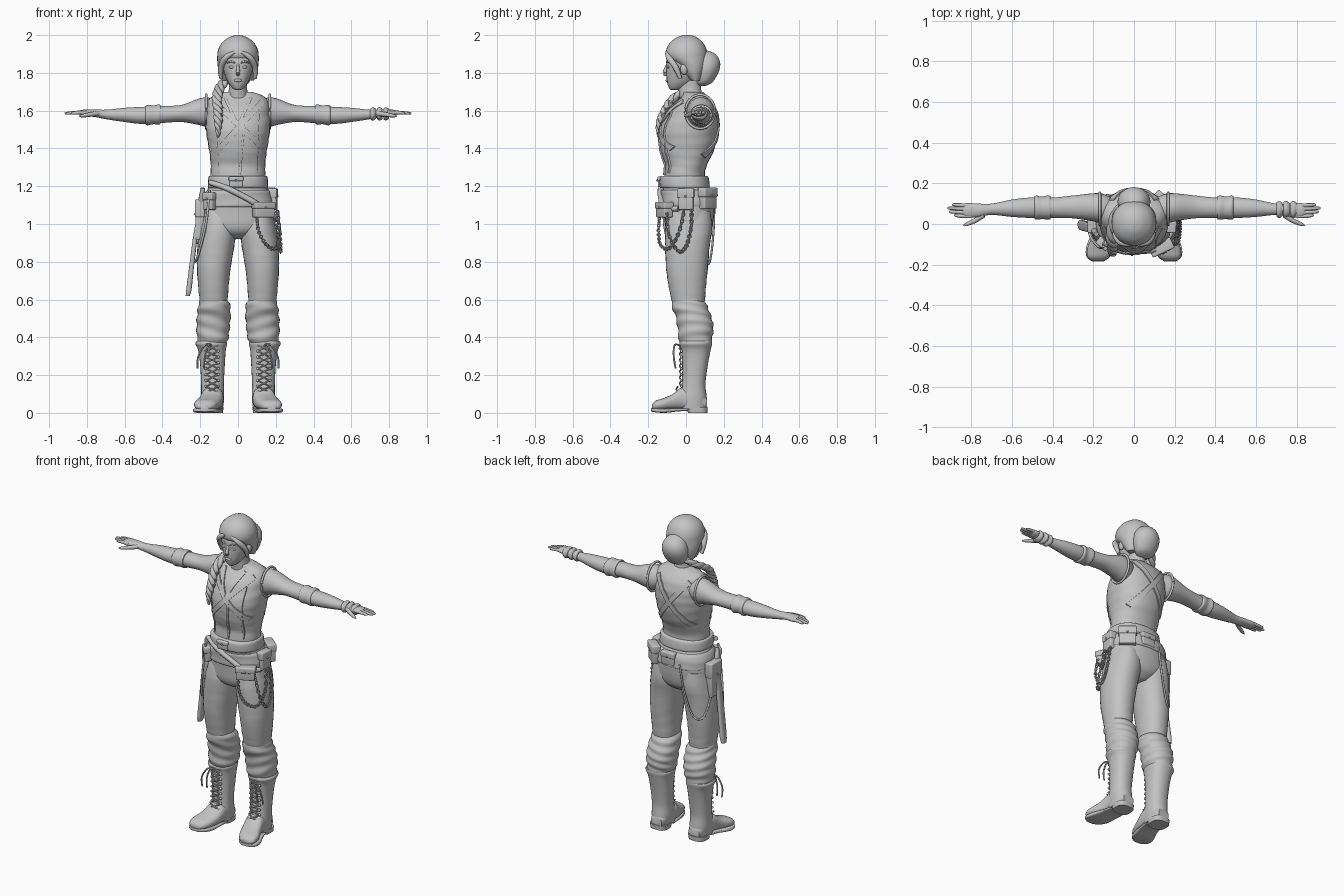
import bpy, bmesh, math
from math import sin, cos, pi
from mathutils import Vector, Matrix
from mathutils.bvhtree import BVHTree

if "Cube" in bpy.data.objects:
    bpy.data.objects.remove(bpy.data.objects["Cube"], do_unlink=True)

CM = 0.01  # all part sizes below are in hundredths of a unit
clay = bpy.data.materials.new("plain grey")
clay.use_nodes = True
clay.diffuse_color = (.55, .55, .55, 1)
clay.node_tree.nodes["Principled BSDF"].inputs["Base Color"].default_value = clay.diffuse_color


def finish(name, bm, angle=50):
    """Turn a bmesh into a smooth-shaded, coloured object."""
    bmesh.ops.recalc_face_normals(bm, faces=bm.faces[:])
    bmesh.ops.scale(bm, vec=(CM, CM, CM), verts=bm.verts[:])
    mesh = bpy.data.meshes.new(name)
    bm.to_mesh(mesh)
    bm.free()
    obj = bpy.data.objects.new(name, mesh)
    bpy.context.collection.objects.link(obj)
    mesh.materials.append(clay)
    bpy.ops.object.select_all(action='DESELECT')
    obj.select_set(True)
    bpy.context.view_layer.objects.active = obj
    bpy.ops.object.shade_smooth_by_angle(angle=math.radians(angle))
    return obj


def spline(points, steps):
    """Smooth curve through points of any dimension."""
    pts = [Vector(p) for p in points]
    pts = [pts[0]] + pts + [pts[-1]]
    out = []
    for a, b, c, d in zip(pts, pts[1:], pts[2:], pts[3:]):
        for i in range(steps):
            t = i / steps
            out.append(b + (c - a) * (t / 2) + (a * 2 - b * 5 + c * 4 - d) * (t * t / 2)
                       + (b * 3 - a - c * 3 + d) * (t ** 3 / 2))
    return out + [pts[-1]]


def skin(bm, rings):
    """Join rings of points into a capped tube."""
    rows = [[bm.verts.new(p) for p in ring] for ring in rings]
    count = len(rows[0])
    for low, high in zip(rows, rows[1:]):
        for k in range(count):
            j = (k + 1) % count
            bm.faces.new((low[k], low[j], high[j], high[k]))
    bm.faces.new(rows[0])
    bm.faces.new(rows[-1])


def loft(name, axis, stations, side=1, boxy=2, wrinkle=0, steps=4, sides=28):
    """Stations: position on axis, then low/high extents on the other two axes."""
    rings = []
    for t, a, b, c, d in spline(stations, steps):
        ring = []
        for k in range(sides):
            ang = 2 * pi * k / sides
            fold = 1 + wrinkle * sin(t * 1.1 + 2.5 * sin(ang + t * .1))
            u, v = [math.copysign(abs(f) ** (2 / boxy), f) * fold for f in (cos(ang), sin(ang))]
            u, v = (a + b + (b - a) * u) / 2, (c + d + (d - c) * v) / 2
            p = {'X': (t, u, v), 'Y': (u, t, v), 'Z': (u, v, t)}[axis]
            ring.append((p[0] * side, p[1], p[2]))
        rings.append(ring)
    bm = bmesh.new()
    skin(bm, rings)
    return finish(name, bm)


def tube(name, points, side=1, steps=5, sides=8):
    """Round tube through points given as x, y, z, radius."""
    path = spline(points, steps)
    rings = []
    for i, p in enumerate(path):
        way = path[min(i + 1, len(path) - 1)].xyz - path[max(i - 1, 0)].xyz
        turn = way.to_track_quat('Z', 'Y')
        ring = [p.xyz + turn @ Vector((cos(a), sin(a), 0)) * p.w
                for a in (2 * pi * k / sides for k in range(sides))]
        rings.append([(q.x * side, q.y, q.z) for q in ring])
    bm = bmesh.new()
    skin(bm, rings)
    return finish(name, bm)


def ball(name, centre, radii):
    bm = bmesh.new()
    bmesh.ops.create_uvsphere(bm, u_segments=20, v_segments=12, radius=1,
                              matrix=Matrix.LocRotScale(Vector(centre), None, Vector(radii)))
    return finish(name, bm)


def pouch(name, centre, size, turn=0, lean=0):
    """Soft box with a flap and a button."""
    place = Matrix.Translation(centre) @ Matrix.Rotation(math.radians(turn), 4, 'Z') \
        @ Matrix.Rotation(math.radians(lean), 4, 'Y')
    w, d, h = size
    bm = bmesh.new()
    for z, grow, tall in ((0, 0, h), (h * .3, .8, h * .45)):
        scale = Matrix.Diagonal((w + grow, d + grow, tall, 1))
        bmesh.ops.create_cube(bm, size=1, matrix=place @ Matrix.Translation((0, 0, z)) @ scale)
    bmesh.ops.bevel(bm, geom=bm.edges[:], offset=.7, segments=3, profile=.5, affect='EDGES')
    bmesh.ops.create_uvsphere(bm, u_segments=8, v_segments=6, radius=.6,
                              matrix=place @ Matrix.Translation((0, -d / 2 - .4, h * .15)))
    return finish(name, bm, 40)


def chain(name, points):
    """Alternating oval links along a path."""
    path = spline(points, 7)
    bm = bmesh.new()
    for i, (p, q) in enumerate(zip(path, path[1:])):
        frame = (q - p).to_track_quat('X', 'Z').to_matrix().to_4x4()
        frame = Matrix.Translation((p + q) / 2) @ frame @ Matrix.Rotation(pi / 2 * (i % 2), 4, 'X')
        reach = (q - p).length * .65
        loop = []
        for k in range(11):
            a = 2 * pi * k / 10
            loop.append([frame @ Vector((cos(a) * (reach + .35 * cos(b)),
                                         sin(a) * (.8 + .35 * cos(b)), .35 * sin(b)))
                         for b in (pi / 3 * n for n in range(6))])
        skin(bm, loop)
    return finish(name, bm)


# Torso, pelvis and neck
torso = loft("vest", 'Z', [
    (117, -15, 15, -11, 12), (125, -14.5, 14.5, -11.5, 10), (131, -14.5, 14.5, -11, 11),
    (137, -15, 15, -13, 14), (143, -16, 16, -14, 16), (150, -17, 17, -14, 17),
    (156, -17, 17, -11.5, 17), (161, -16.5, 16.5, -9, 16), (165, -16, 16, -5, 14),
    (168, -13, 13, -2, 11), (170, -7, 7, -2, 9)], boxy=2.2, wrinkle=.008)
loft("trouser_seat", 'Z', [
    (92, -5, 5, -4, 8), (95, -13, 13, -9, 12), (99, -19, 19, -11, 14), (106, -19, 19, -11.5, 15),
    (113, -18, 18, -12, 15), (120, -15.5, 15.5, -12, 12)], boxy=2.2)
loft("neck", 'Z', [(163, -6, 6, -3, 9), (168, -5.5, 5.5, -3.5, 8.5), (172, -4.8, 4.8, -4, 8),
                   (179, -5, 5, -4, 8)])

# Head, face and hair
loft("face", 'Z', [
    (171, -1.5, 1.5, -8, -4), (172, -3, 3, -9, -1), (175, -5.3, 5.3, -10, 4),
    (179, -7, 7, -10.3, 7), (183, -8, 8, -10.3, 8), (188, -8.5, 8.5, -10, 9),
    (194, -7, 7, -7, 7), (197, -3, 3, -3, 4)], boxy=2.2)
tube("nose", [(0, -9.6, 185, .6), (0, -10.8, 182, .9), (0, -11.3, 179.8, 1.1), (0, -9.8, 178.8, .6)])
ball("lips", (0, -9.9, 176), (2.2, .9, .8))
loft("hair_cap", 'Z', [
    (176, -8.5, 8.5, 2, 8), (180, -10, 10, -2, 10), (184, -10.8, 10.8, -5, 11),
    (188, -11, 11, -10, 11.5), (192, -10.6, 10.6, -10.5, 11), (196, -8.5, 8.5, -8.5, 9),
    (199, -4.5, 4.5, -4.5, 5.5), (200, -1, 1, -1, 2)], boxy=2.1)
loft("hair_bun", 'Z', [(173, -2, 2, 6, 10), (175, -6, 6, 5, 14), (181, -8, 8, 4, 17.5),
                       (186, -7.5, 7.5, 4, 18), (190, -5, 5, 5, 15.5), (192, -2, 2, 6, 11)])
for side in (1, -1):
    ball("eye", (side * 3.3, -9.4, 183), (1.6, .8, .7))
    tube("eyebrow", [(1.5, -10.2, 185.2, .3), (3.5, -10, 186, .5), (6, -8.3, 185.2, .3)], side)
    ball("ear", (side * 8.6, -1, 182), (1.4, 2, 3))
    tube("side_lock", [(2, -10.2, 191, .8), (6.5, -9, 188, 1.6), (9, -5.5, 183, 1.6),
                       (9, -3, 177, 1)], side)

# Plait of three twisted strands over the right shoulder
plait = spline([(-4, 10, 178, 1.8), (-9, 4, 173, 1.9), (-11, -6, 167, 1.9), (-10.5, -11, 160, 1.8),
                (-10.5, -14, 153, 1.5), (-10.5, -14.5, 146, .5)], 5)
for strand in range(3):
    twist = [(i * .9 + strand * 2 * pi / 3, p) for i, p in enumerate(plait)]
    tube("plait_strand", [(p.x + p.w * .7 * cos(a), p.y + p.w * .6 * sin(a), p.z, p.w * .85)
                          for a, p in twist], steps=2)

# Arms, hands, sleeves and legs, mirrored
for side in (1, -1):
    loft("arm", 'X', [
        (11, 2, 13, 154, 165), (16, .5, 15, 151.5, 167), (21, 1.5, 15, 152.5, 166.3),
        (30, 2.8, 14, 154, 163), (40, 3, 13, 153.5, 162.5), (51, 3, 13, 153, 162),
        (60, 3.5, 12, 154, 161.5), (70, 4.5, 10, 155.5, 160.5), (76, 3.5, 10, 156.7, 160.7),
        (82, 3, 10.3, 157, 160.5), (84, 4, 9.5, 157.5, 160)], side)
    loft("elbow_band", 'X', [(41, 2.4, 13.6, 153, 163), (42, 2, 14, 152.5, 163.2),
                             (45, 2.5, 13.5, 152.8, 162.8), (48, 2, 14, 152.3, 163),
                             (49, 2.6, 13.4, 153, 162.2)], side, wrinkle=.02)
    for y, tip in ((3.9, 88.5), (5.7, 91), (7.5, 91.7), (9.2, 89.5)):
        tube("finger", [(80, y, 159, 1), (84.5, y, 159, 1), (tip - 1, y + .3, 158.6, .75),
                        (tip, y + .3, 158.4, .3)], side)
    tube("thumb", [(74, 4.5, 158.5, 1.4), (78, 1.8, 158, 1.2), (82, 0, 157.3, .9),
                   (84, -.8, 157, .3)], side)
    rim = [(16.8, 7.5 + 7.8 * cos(a), 159.5 + 9 * sin(a), .7) for a in (k * pi / 8 for k in range(17))]
    tube("armhole_hem", rim, side, steps=2)

    loft("trouser_leg", 'Z', [
        (107, 3, 18, -9, 13), (98, .8, 20, -11, 14), (88, 2, 21.5, -11, 12.5),
        (76, 4, 21.7, -10.5, 11.5), (66, 5, 21, -9, 10.5), (59, 5.5, 20.3, -7.5, 10)],
        side, boxy=2.2, wrinkle=.012)
    loft("gathered_trouser_knee", 'Z', [
        (60, 5.8, 20, -7, 9.5), (57, 4.2, 21, -7.8, 11), (52, 3.9, 21.6, -5.8, 13),
        (46, 4.3, 22, -4.5, 14.5), (40, 5, 21.7, -4, 14), (36, 6.5, 21, -3, 13)],
        side, boxy=2.2, wrinkle=.035, steps=7)
    loft("boot_shaft", 'Z', [
        (38, 6.5, 22, -3, 13.7), (36.5, 5.8, 22.6, -3.5, 13.8), (33, 6.5, 21, -2.6, 13),
        (25, 7, 20, -2, 11.5), (15, 7.5, 19.5, -2.3, 10.3), (8, 7.3, 19.5, -4, 11),
        (2, 8, 19, -4, 10.7)], side, boxy=2.3)
    loft("boot_foot", 'Y', [
        (11, 9.5, 17, 2, 8), (6, 7.7, 19, 1.5, 12), (-2, 7.7, 19.5, 1.5, 13.5),
        (-7, 8.5, 21, 1.5, 10), (-12, 10, 23, 1.5, 7.8), (-16, 12, 23, 1.5, 6.5),
        (-18, 14.5, 21, 2, 4.5)], side, boxy=2.5)
    loft("boot_sole", 'Y', [
        (-18.5, 15, 20.5, .7, 2.5), (-16, 11.8, 23.4, .3, 2.5), (-11, 9.8, 23.4, 0, 2.5),
        (-4, 8.6, 20.5, .8, 2.5), (1, 8, 19, 1, 2.5)], side, boxy=5)
    loft("boot_heel", 'Z', [(0, 8, 19, 1, 11.3), (3, 7.6, 19.3, .5, 11.5)], side, boxy=3)

    # Crossed laces, eyelets and a loose bow
    for row in range(8):
        z = 11 + row * 3.1
        y = -3 - max(0, 14 - z) * .6
        for start in (1, -1):
            tube("boot_lace", [(13.7 - 3.2 * start, y + .6, z, .45), (13.7, y - .4, z + 1.5, .45),
                               (13.7 + 3.2 * start, y + .6, z + 3, .45)], side, steps=2, sides=6)
            ball("eyelet", (side * (13.7 + 3.2 * start), y + .6, z), (.8, .7, .8))
    for reach in (3, 6.5):
        tube("lace_end", [(14, -3, 35.5, .5), (14 + reach / 2, -6, 36, .5),
                          (14.5 + reach, -6.5, 30, .5), (15 + reach, -5.5, 23.5, .5)], side, sides=6)


# Straps pressed onto the vest
surface = BVHTree.FromPolygons([v.co / CM for v in torso.data.vertices],
                               [p.vertices for p in torso.data.polygons])


def strap(name, start, end, face, width):
    """Flat band between two x, z points; face is -1 in front, 1 behind."""
    start, end = Vector(start), Vector(end)
    across = (end - start).orthogonal().normalized() * width / 2
    rings = []
    for i in range(19):
        mid = start.lerp(end, i / 18)
        edges = [mid - across, mid + across]
        hits = [surface.ray_cast(Vector((e.x, face * 60, e.y)), Vector((0, -face, 0)))[0] for e in edges]
        if all(hits):
            lift = Vector((0, face, 0))
            a, b = hits
            rings.append([a - lift, b - lift, b + lift * .8, a + lift * .8])
    bm = bmesh.new()
    skin(bm, rings)
    return finish(name, bm, 35)


for side in (1, -1):
    strap("chest_strap", (side * 13, 165), (side * -13.5, 138 - side * 2), -1, 3)
    strap("back_strap", (side * 11, 165), (side * -12, 136), 1, 3)
    strap("neckline_hem", (side * 7, 167), (0, 152), -1, 1.5)
    strap("side_seam", (side * 11, 160), (side * 10, 127), -1, .8)
strap("vest_closure", (3, 150), (1, 126), -1, 1.2)

# Belts, buckle and hanging cloth
loft("waist_belt", 'Z', [(119, -15.5, 15.5, -13, 12), (120, -16, 16, -14, 12.6),
                         (124.5, -15.7, 15.7, -14, 12), (125.5, -15, 15, -13, 11)], boxy=2.3)
loft("hip_belt", 'Z', [(109, -18.5, 18.5, -12.3, 15.2), (110, -19, 19, -13, 15.7),
                       (116, -18, 18, -13.3, 15), (118, -16.5, 16.5, -13, 13.5)], boxy=2.3, wrinkle=.012)
pouch("belt_buckle", (-1, -14, 122.3), (7, 1.6, 5.5))
tube("slanted_belt", [(-15, -9, 122, 1.4), (-6, -13.2, 119, 1.6), (4, -13.2, 114, 1.6),
                      (13, -11.5, 109, 1.6), (18.5, -4, 108, 1.4)])

# Pouches around the hips
pouch("front_left_pouch", (13.5, -11.5, 107.5), (11, 5, 8), 25)
pouch("left_hip_pouch", (18.5, 0, 113), (8, 4, 11), 85)
pouch("back_left_pouch", (14.5, 11.5, 113.5), (10, 4.5, 11), 140)
pouch("back_pouch", (2, 14.5, 114), (9, 3, 8), 180)
pouch("front_right_pouch", (-15, -9.5, 112), (6, 4, 9), -40)

# Holster and knife sheath on the right hip
pouch("holster", (-20.2, 1, 102), (10, 4.5, 21), -90)
loft("knife_sheath", 'Z', [(108, -21, -18, -4, 1), (95, -23.5, -21, -4, 1), (80, -25.5, -23, -3.5, 1.5),
                           (66, -27.3, -24.5, -3, 2), (62, -27.7, -25.5, -2, 1.5)], boxy=3)
tube("knife_grip", [(-18.5, -5, 119, 1.2), (-19.5, -3.5, 113, 1.5), (-20, -2, 107, 1.3)])
tube("thigh_cord", [(-6, 15, 112, .6), (-9, 14.5, 95, .6), (-14, 12.5, 80, .6), (-19, 9, 80, .6),
                    (-21.5, 5, 93, .6)])
tube("front_cord", [(-15, -11, 118, .7), (-17, -11.5, 100, .7), (-21, -7, 84, .7), (-22.5, -2, 80, .6)])

# Hanging chains on the left hip and the wrist wraps
chain("front_chain", [(10, -14, 104), (11, -14.5, 96), (15, -13.5, 89), (20, -9, 87), (22, -4, 95), (21, -1, 107)])
chain("side_chain", [(19, -10, 106), (21.5, -9, 94), (22.5, -4, 85.5), (22.5, 0, 88), (22, 2.5, 97), (20.5, 3, 108)])
for x in (70, 73.5, 77):
    loft("wrist_wrap", 'X', [(x, 3.8, 10.6, 155.5, 161), (x + 1, 3, 11.3, 154.8, 161.8),
                             (x + 2, 3.2, 11.1, 155, 161.6), (x + 3, 4, 10.4, 155.8, 161)], wrinkle=.03)
